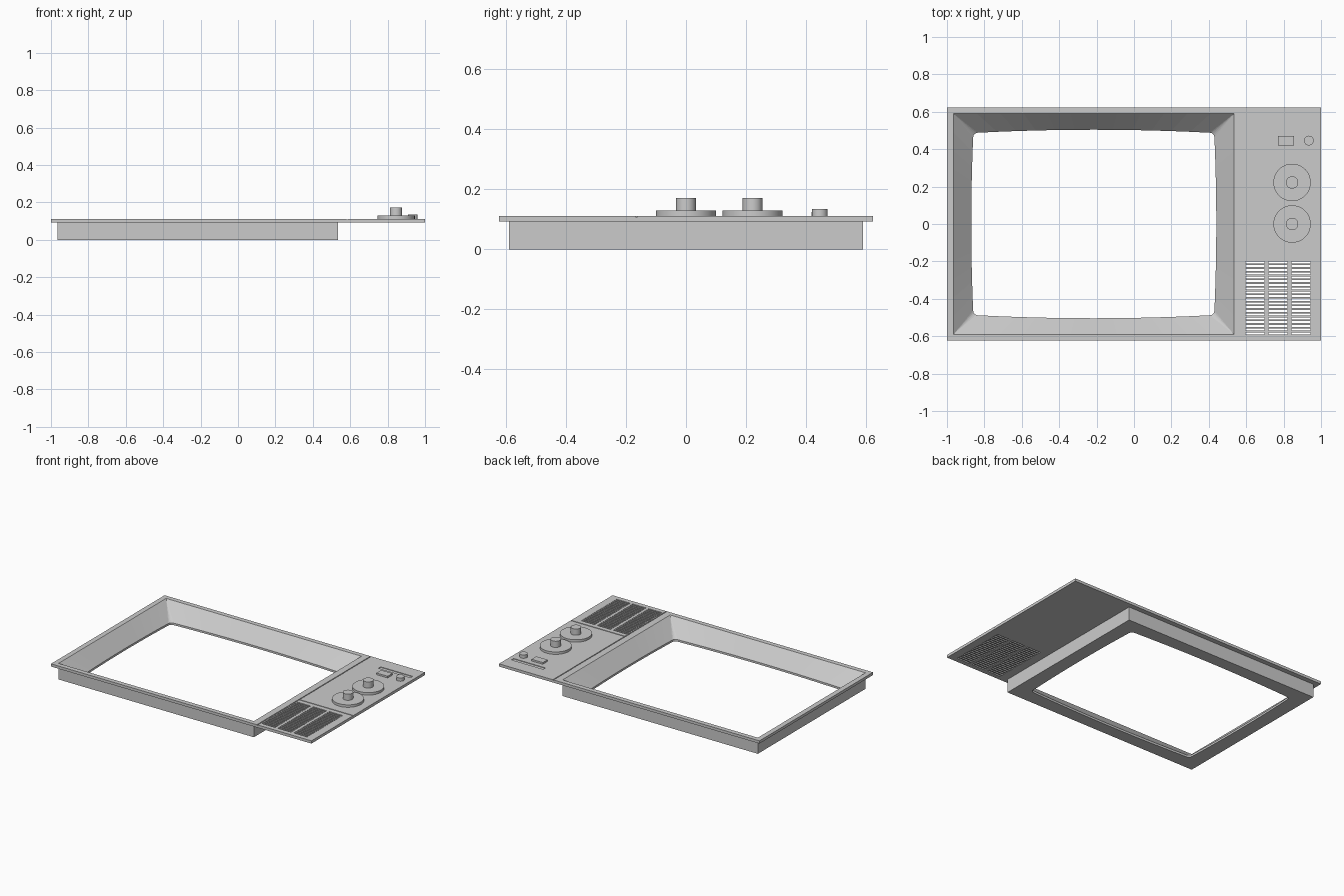
import bpy, bmesh, math
from mathutils import Vector

cube = bpy.data.objects.get("Cube")
if cube:
    bpy.data.objects.remove(cube, do_unlink=True)

grey = bpy.data.materials.new("plain_grey")
grey.use_nodes = True
COLOUR = (0.6, 0.6, 0.6, 1)
grey.diffuse_color = COLOUR
grey.node_tree.nodes["Principled BSDF"].inputs["Base Color"].default_value = COLOUR

BOTTOM, TOP = 0.093, 0.112      # panel faces
LEFT, RIGHT, HALF_H = -0.965, 0.535, 0.59   # screen recess rectangle


def finish(name, bm):
    bmesh.ops.recalc_face_normals(bm, faces=bm.faces[:])
    mesh = bpy.data.meshes.new(name)
    bm.to_mesh(mesh)
    bm.free()
    mesh.materials.append(grey)
    obj = bpy.data.objects.new(name, mesh)
    bpy.context.collection.objects.link(obj)
    return obj


def boxes(name, spans):
    """Boxes given as (x0, x1, y0, y1, z0, z1), joined in one object."""
    bm = bmesh.new()
    for x0, x1, y0, y1, z0, z1 in spans:
        new = bmesh.ops.create_cube(bm, size=1)["verts"]
        for v in new:
            v.co = (x0 if v.co.x < 0 else x1,
                    y0 if v.co.y < 0 else y1,
                    z0 if v.co.z < 0 else z1)
    return finish(name, bm)


def knob(name, x, y, steps, sides=48):
    """Stacked cylinders given as (radius, z0, z1)."""
    bm = bmesh.new()
    for r, z0, z1 in steps:
        new = bmesh.ops.create_cone(bm, cap_ends=True, segments=sides,
                                    radius1=r, radius2=r, depth=z1 - z0)["verts"]
        bmesh.ops.translate(bm, verts=new, vec=(x, y, (z0 + z1) / 2))
    obj = finish(name, bm)
    bpy.ops.object.select_all(action="DESELECT")
    bpy.context.view_layer.objects.active = obj
    obj.select_set(True)
    bpy.ops.object.shade_smooth_by_angle(angle=math.radians(40))


# Front panel plate
panel = boxes("front_panel", [(-1, 1, -0.623, 0.623, BOTTOM, TOP)])

# Through cuts: screen opening and three columns of speaker slots
cuts = [(LEFT, RIGHT, -HALF_H, HALF_H, 0, 0.2)]
ROWS, Y0, Y1 = 20, -0.59, -0.2
pitch = (Y1 - Y0) / (ROWS - 0.45)
for x in (0.595, 0.718, 0.841):
    for i in range(ROWS):
        y = Y0 + i * pitch
        cuts.append((x, x + 0.104, y, y + pitch * 0.55, 0, 0.2))
through = boxes("through_cutter", cuts)

# Shallow cuts: dividing grooves and a label recess
floor = TOP - 0.004
shallow = boxes("groove_cutter", [
    (0.581, 0.587, -0.7, 0.7, floor, 0.2),
    (0.584, 1.1, -0.168, -0.162, floor, 0.2),
    (0.725, 0.97, 0.505, 0.53, floor, 0.2)])

for cutter in (through, shallow):
    mod = panel.modifiers.new(cutter.name, "BOOLEAN")
    mod.operation, mod.solver, mod.object = "DIFFERENCE", "EXACT", cutter
    mod.use_self = True
    cutter.hide_render = True
    cutter.hide_set(True)
    cutter.display_type = "WIRE"

# Screen surround: sloped walls down to a bulged, round-cornered opening
cx, hw, hh, r = (LEFT + RIGHT) / 2, 0.645, 0.488, 0.025
half_w = (RIGHT - LEFT) / 2
signs = [Vector(s) for s in ((1, 1), (-1, 1), (-1, -1), (1, -1))]


def arc_point(k, t):
    s, a = signs[k], math.radians(90 * (k + t))
    return Vector((s.x * (hw - r) + r * math.cos(a),
                   s.y * (hh - r) + r * math.sin(a)))


inner, outer = [], []
for k in range(4):
    n = (k + 1) % 4
    corner, following = [Vector((signs[j].x * half_w, signs[j].y * HALF_H)) for j in (k, n)]
    for t in range(5):
        inner.append(arc_point(k, t / 4))
        outer.append(corner)
    bulge = (signs[k] + signs[n]) / 2 * (0.016 if k % 2 == 0 else 0.01)
    for t in range(1, 12):
        f = t / 12
        inner.append(arc_point(k, 1).lerp(arc_point(n, 0), f) + bulge * 4 * f * (1 - f))
        outer.append(corner.lerp(following, f))

bm = bmesh.new()
rings = [[bm.verts.new((cx + p.x, p.y, z)) for p in loop]
         for loop, z in ((inner, 0), (inner, 0.014), (outer, TOP), (outer, 0))]
count = len(inner)
for j in range(4):
    a, b = rings[j], rings[(j + 1) % 4]
    for i in range(count):
        m = (i + 1) % count
        bm.faces.new((a[i], a[m], b[m], b[i]))
bmesh.ops.remove_doubles(bm, verts=bm.verts[:], dist=1e-5)
finish("screen_surround", bm)

# Controls
for name, y in (("upper_dial", 0.222), ("lower_dial", 0)):
    knob(name, 0.845, y, [(0.1, TOP, 0.129), (0.033, 0.129, 0.172)])
knob("small_knob", 0.935, 0.446, [(0.026, TOP, 0.135)], 32)
boxes("push_button", [(0.77, 0.856, 0.419, 0.471, TOP, 0.124)])
